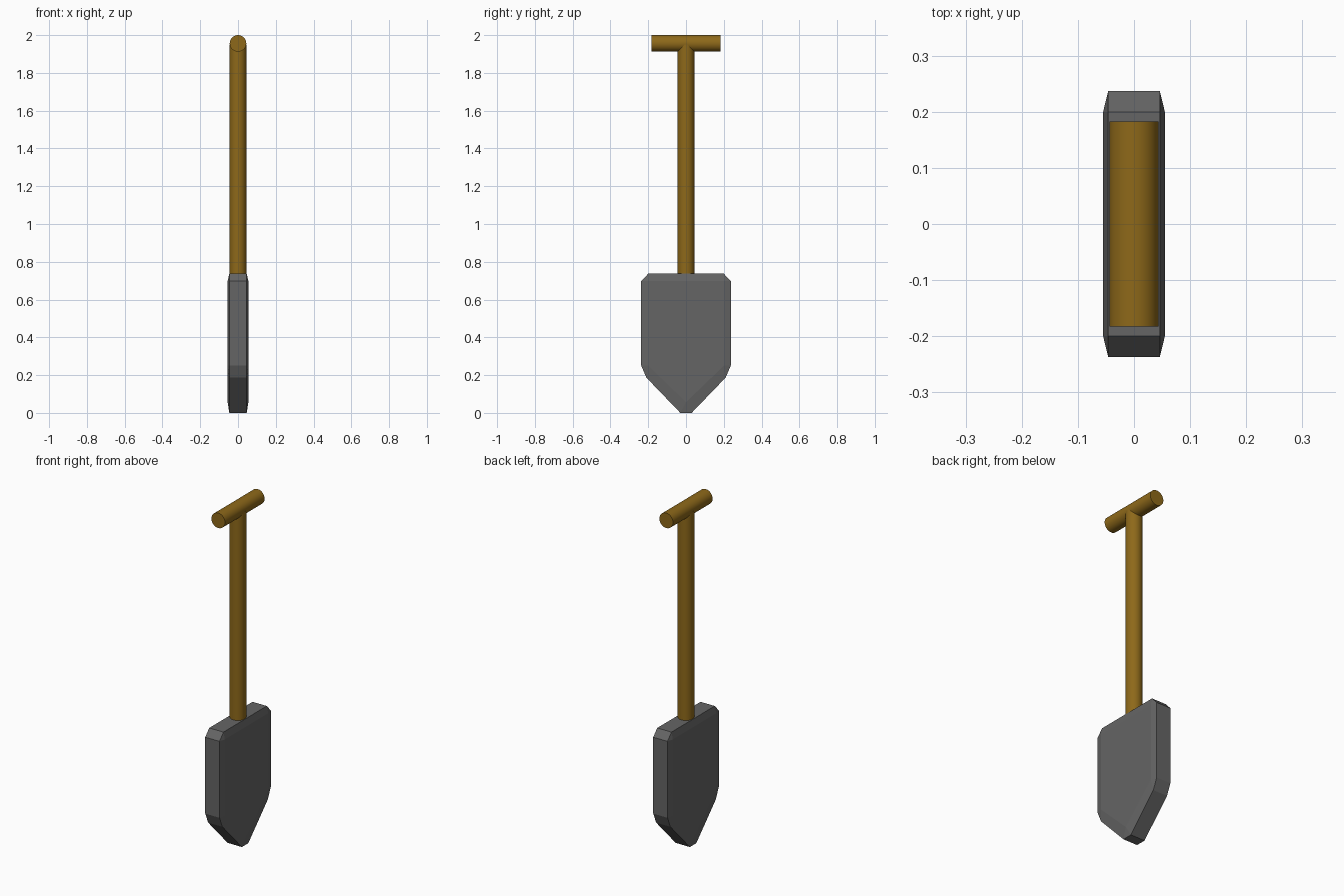
import bpy, bmesh
from math import pi

if "Cube" in bpy.data.objects:
    bpy.data.objects.remove(bpy.data.objects["Cube"])


def material(name, rgb):
    mat = bpy.data.materials.new(name)
    mat.diffuse_color = (*rgb, 1)
    mat.use_nodes = True
    mat.node_tree.nodes["Principled BSDF"].inputs["Base Color"].default_value = mat.diffuse_color
    return mat


wood = material("wood", (0.27, 0.14, 0.01))
steel = material("steel", (0.13, 0.13, 0.13))


def rod(name, radius, length, location, rotation=(0, 0, 0)):
    bpy.ops.mesh.primitive_cylinder_add(vertices=32, radius=radius, depth=length,
                                        location=location, rotation=rotation)
    obj = bpy.context.object
    obj.name = name
    obj.data.materials.append(wood)
    bpy.ops.object.shade_smooth_by_angle()


def both_sides(half):
    """Mirror a (y, z) half profile, closing it into a full loop."""
    return half + [(-y, z) for y, z in reversed(half) if y > 0]


# Blade: chamfered spade profile, rim loops joined to a smaller raised face on each side
rim_half = [(0.03, 0.0), (0.21, 0.187), (0.237, 0.25), (0.237, 0.697), (0.2, 0.737)]
face_half = [(0.0, 0.057), (0.2, 0.25), (0.2, 0.697)]
rim, face = both_sides(rim_half), both_sides(face_half)

bm = bmesh.new()
rims = []
for side in (-1, 1):
    r = [bm.verts.new((side * 0.046, y, z)) for y, z in rim]
    f = [bm.verts.new((side * 0.055, y, z)) for y, z in face]
    rims.append(r)
    bm.faces.new(f)
    for i in range(5):
        # each face corner owns two rim points: a corner triangle and a side quad
        a, b, c = r[2 * i - 1], r[2 * i], r[(2 * i + 1) % 10]
        bm.faces.new((f[i], a, b))
        bm.faces.new((f[i], b, c, f[(i + 1) % 5]))
for i in range(10):
    bm.faces.new((rims[0][i - 1], rims[0][i], rims[1][i], rims[1][i - 1]))
bmesh.ops.recalc_face_normals(bm, faces=bm.faces)
mesh = bpy.data.meshes.new("blade")
bm.to_mesh(mesh)
bm.free()
mesh.materials.append(steel)
bpy.context.collection.objects.link(bpy.data.objects.new("blade", mesh))

# Shaft and cross handle
rod("shaft", 0.044, 1.25, (0, 0, 1.325))
rod("handle", 0.044, 0.366, (0, 0, 1.956), (pi / 2, 0, 0))
